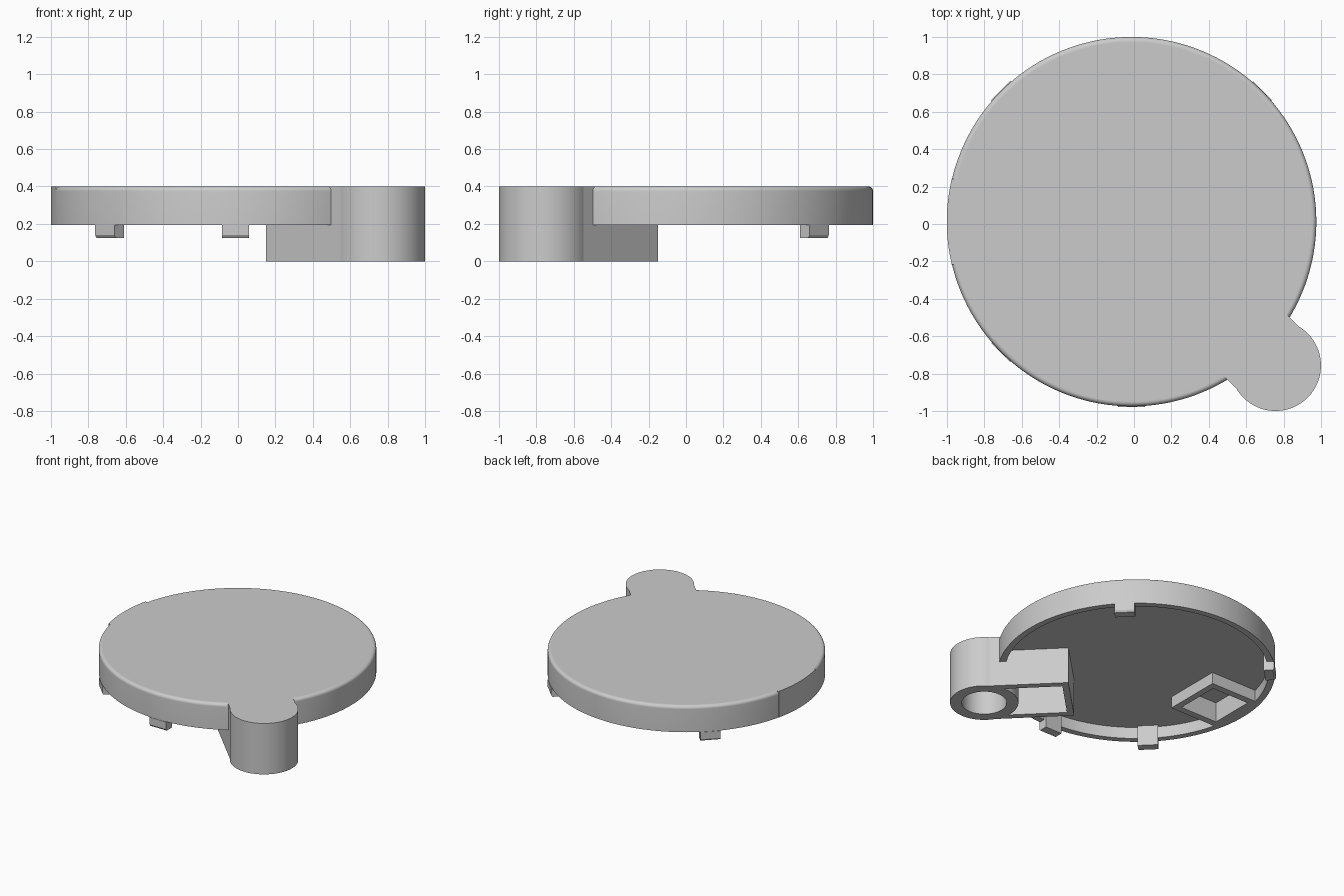
import bpy, bmesh
from math import sin, cos, pi, radians, asin
from mathutils import Matrix

if "Cube" in bpy.data.objects:
    bpy.data.objects.remove(bpy.data.objects["Cube"], do_unlink=True)

grey = bpy.data.materials.new("plain grey")
grey.use_nodes = True
COLOR = (0.6, 0.6, 0.6, 1)
grey.diffuse_color = COLOR
grey.node_tree.nodes["Principled BSDF"].inputs["Base Color"].default_value = COLOR

# Shared dimensions
C = 0.0125                      # disc centre is (-C, C)
R, R_IN = 0.9875, 0.94          # rim radii
TOP, RIM_Z, PLATE_Z = 0.4, 0.195, 0.285
FILLET = 0.025
BOSS_S, BOSS_R, BORE_R = 1.07, 0.243, 0.16
BLOCK_HALF, BLOCK_S = 0.236, 0.448
DISC = Matrix.Translation((-C, C, 0))
DIAGONAL = Matrix.Rotation(radians(-45), 4, 'Z')


def make(name, bm, matrix=Matrix()):
    bm.transform(matrix)
    bmesh.ops.recalc_face_normals(bm, faces=bm.faces)
    mesh = bpy.data.meshes.new(name)
    bm.to_mesh(mesh)
    bm.free()
    mesh.materials.append(grey)
    obj = bpy.data.objects.new(name, mesh)
    bpy.context.collection.objects.link(obj)
    return obj


def prism(name, outline, z0, z1, matrix=Matrix()):
    """Extrude a flat outline upward from z0 to z1."""
    bm = bmesh.new()
    face = bm.faces.new([bm.verts.new((x, y, z0)) for x, y in outline])
    top = bmesh.ops.extrude_face_region(bm, geom=[face])["geom"]
    bmesh.ops.translate(bm, vec=(0, 0, z1 - z0),
                        verts=[v for v in top if isinstance(v, bmesh.types.BMVert)])
    return make(name, bm, matrix)


def rect(x0, x1, half):
    return [(x0, -half), (x1, -half), (x1, half), (x0, half)]


def circle(cx, r, n=96):
    return [(cx + r * cos(2 * pi * i / n), r * sin(2 * pi * i / n)) for i in range(n)]


def select(obj):
    bpy.ops.object.select_all(action='DESELECT')
    bpy.context.view_layer.objects.active = obj
    obj.select_set(True)


def boolean(obj, other, operation):
    mod = obj.modifiers.new(operation.lower(), 'BOOLEAN')
    mod.operation, mod.solver, mod.object = operation, 'EXACT', other
    select(obj)
    bpy.ops.object.modifier_apply(modifier=mod.name)
    bpy.data.objects.remove(other, do_unlink=True)


# Lid: shallow cap with a rounded top edge, turned around its axis
profile = [(0, TOP), (R - FILLET, TOP)]
for i in range(1, 11):
    a = pi / 2 * (1 - i / 10)
    profile.append((R - FILLET + FILLET * cos(a), TOP - FILLET + FILLET * sin(a)))
profile += [(R, RIM_Z), (R_IN, RIM_Z), (R_IN, PLATE_Z), (0, PLATE_Z)]
bm = bmesh.new()
verts = [bm.verts.new((r, 0, z)) for r, z in profile]
edges = [bm.edges.new(pair) for pair in zip(verts, verts[1:])]
bmesh.ops.spin(bm, geom=verts + edges, cent=(0, 0, 0), axis=(0, 0, 1),
               angle=2 * pi, steps=144, use_duplicate=False)
bmesh.ops.remove_doubles(bm, verts=bm.verts, dist=0.0001)
bmesh.ops.dissolve_limit(bm, angle_limit=radians(0.5), verts=bm.verts, edges=bm.edges)
lid = make("lid_with_hinge_and_socket", bm, DISC)

# Hinge: hollow arm along the diagonal, ending in a bored boss
hinge = prism("arm", rect(BLOCK_S, BOSS_S, BLOCK_HALF), 0, TOP, DIAGONAL)
pocket = prism("pocket", rect(0.495, 1.0, 0.187), -0.1, PLATE_Z, DIAGONAL)
boolean(hinge, pocket, 'DIFFERENCE')
boss = prism("boss", circle(BOSS_S, BOSS_R), 0, TOP, DIAGONAL)
boolean(hinge, boss, 'UNION')
bore = prism("bore", circle(BOSS_S, BORE_R), -0.1, PLATE_Z, DIAGONAL)
boolean(hinge, bore, 'DIFFERENCE')
boolean(lid, hinge, 'UNION')

# Recessed socket: box under the plate, ending flush with the rim
HALF, R_OUT = 0.228, R + 0.001
span = asin(HALF / R_OUT)
arc = [pi - span + 2 * span * i / 12 for i in range(13)]
outline = [(-0.515, HALF)] + [(R_OUT * cos(a), R_OUT * sin(a)) for a in arc]
socket = prism("socket", outline + [(-0.515, -HALF)], RIM_Z, TOP, DISC)
boolean(lid, socket, 'UNION')
recess = prism("recess", rect(-0.885, -0.565, 0.175), 0.1, 0.35, DISC)
boolean(lid, recess, 'DIFFERENCE')

# Curved walls smooth, level faces flat
select(lid)
bpy.ops.object.shade_smooth_by_angle(angle=radians(12))
for face in lid.data.polygons:
    if abs(face.normal.z) > 0.999:
        face.use_smooth = False

# Snap clips: an arm down the inner wall with a barb hooking under the rim
clip_profile = [(0.915, PLATE_Z + 0.02), (0.915, 0.125), (0.98, 0.125), (0.99, 0.14),
                (0.99, RIM_Z), (0.95, RIM_Z), (0.95, PLATE_Z + 0.02)]
stand = Matrix.Rotation(pi / 2, 4, 'X')
for name, angle in (("back_left", 45), ("back_right", 135),
                    ("front_right", 225), ("front", 270)):
    turn = Matrix.Rotation(radians(angle), 4, 'Z')
    prism("clip_" + name, clip_profile, -0.072, 0.072, DISC @ turn @ stand)
